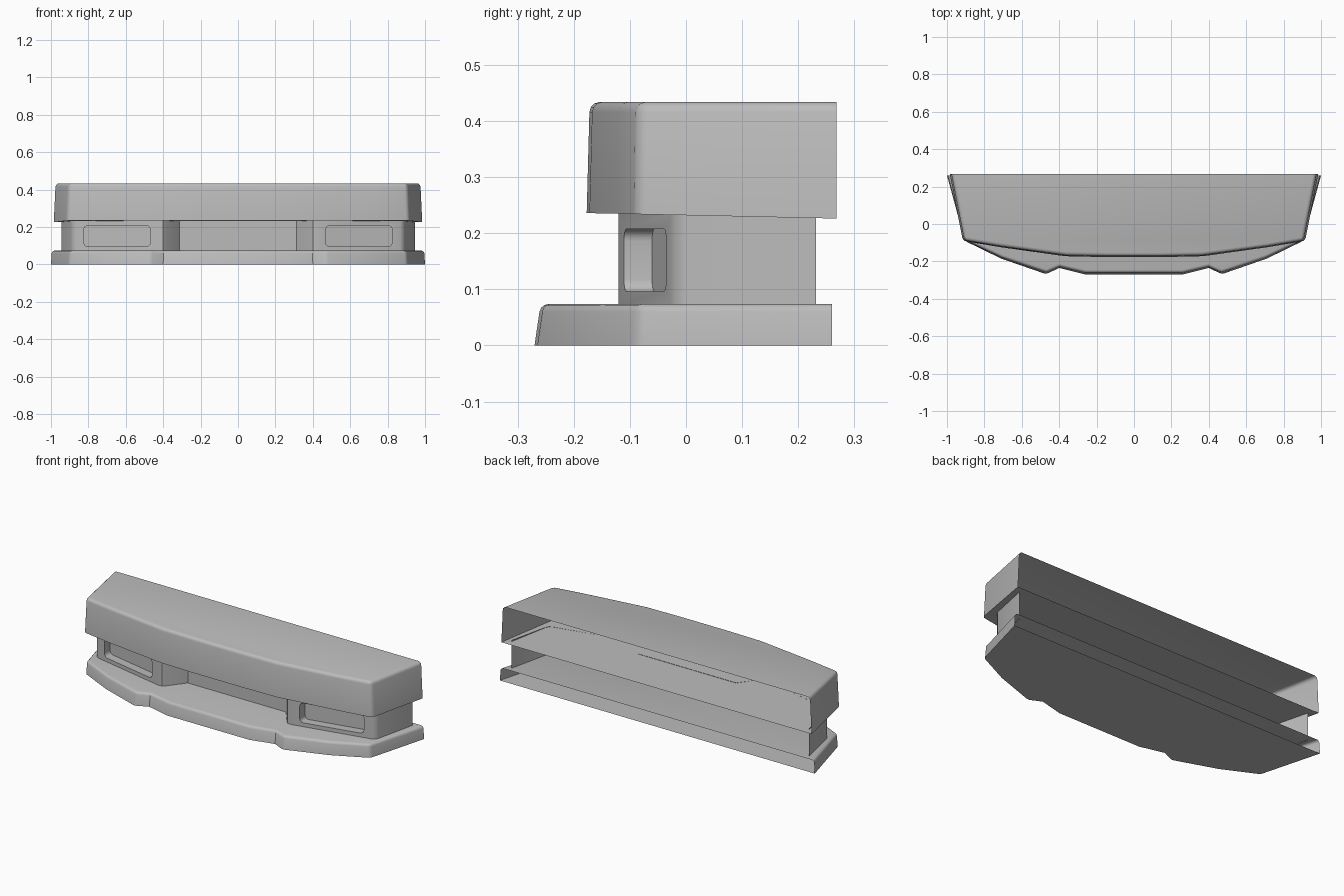
import bpy, bmesh, math
from mathutils import Vector

if "Cube" in bpy.data.objects:
    bpy.data.objects.remove(bpy.data.objects["Cube"])

grey = bpy.data.materials.new("plain_grey")
grey.use_nodes = True
colour = (0.5, 0.5, 0.5, 1)
grey.diffuse_color = colour
grey.node_tree.nodes["Principled BSDF"].inputs["Base Color"].default_value = colour


def finish(bm, name, flip_test=None):
    mesh = bpy.data.meshes.new(name)
    bm.to_mesh(mesh)
    bm.free()
    mesh.materials.append(grey)
    obj = bpy.data.objects.new(name, mesh)
    bpy.context.collection.objects.link(obj)
    bpy.ops.object.select_all(action="DESELECT")
    obj.select_set(True)
    bpy.context.view_layer.objects.active = obj
    bpy.ops.object.shade_smooth_by_angle(angle=math.radians(35))
    return obj


def mirrored(half):
    """Full outline from the left-hand half, running back to front to back."""
    return half + [(-x, y) for x, y in reversed(half)]


def shell(name, half, z0, z1, taper, lean, droop, bevel):
    """Tapered box on an outline, rounded on its outer edges and open at the back."""
    bm = bmesh.new()
    outline = mirrored(half)
    low = [bm.verts.new((x, y, z0 - droop * (y - half[-1][1]))) for x, y in outline]
    high = [bm.verts.new((x * taper, y * lean if y < 0 else y, z1)) for x, y in outline]
    bm.faces.new(low)
    bm.faces.new(high)
    n = len(low)
    for i in range(n):
        j = (i + 1) % n
        bm.faces.new((low[i], low[j], high[j], high[i]))
    bmesh.ops.recalc_face_normals(bm, faces=bm.faces)
    back = half[0][1]

    def at_back(e):
        return all(v.co.y > back - 0.001 for v in e.verts)

    corners = set(v for i, v in enumerate(low) if half_corner(outline, i))
    edges = [e for e in bm.edges if not at_back(e) and (
        all(v in high for v in e.verts)
        or (e.verts[0] in corners and e.verts[1] in high)
        or (e.verts[1] in corners and e.verts[0] in high))]
    bmesh.ops.bevel(bm, geom=edges, offset=bevel, segments=3, profile=0.5,
                    affect="EDGES", clamp_overlap=True)
    rear = [f for f in bm.faces if all(v.co.y > back - 0.001 for v in f.verts)]
    bmesh.ops.delete(bm, geom=rear, context="FACES_ONLY")
    return finish(bm, name)


def half_corner(outline, i):
    """True where the outline turns sharply, leaving out its back ends."""
    if i in (0, len(outline) - 1):
        return False
    a, b, c = (Vector(outline[k]) for k in (i - 1, i, i + 1))
    return (b - a).angle(c - b) > math.radians(40)


def lamp_pocket(bm, a, b, c, d, depth):
    """Wall panel a-b-c-d (a, b at the bottom) with a rounded recess in it."""
    quad = [Vector(p) for p in (a, b, c, d)]
    along = (quad[1] - quad[0]).normalized()
    up = Vector((0, 0, 1))
    push = Vector((0, depth, 0))
    mx, mz, r, steps = 0.045, 0.026, 0.022, 5
    signs = [(1, 1), (-1, 1), (-1, -1), (1, -1)]
    outer = [bm.verts.new(p) for p in quad]
    rim, floor = [], []
    for k, (p, (sx, sz)) in enumerate(zip(quad, signs)):
        centre = p + along * sx * (mx + r) + up * sz * (mz + r)
        arc = []
        for s in range(steps + 1):
            t = math.pi + (k + s / steps) * math.pi / 2
            arc.append(centre + r * (along * math.cos(t) + up * math.sin(t)))
        rim.append([bm.verts.new(q) for q in arc])
        floor.append([bm.verts.new(q + push) for q in arc])
    for k in range(4):
        n = (k + 1) % 4
        for s in range(steps):
            bm.faces.new((outer[k], rim[k][s + 1], rim[k][s]))
        bm.faces.new((outer[k], outer[n], rim[n][0], rim[k][-1]))
    ring, base = sum(rim, []), sum(floor, [])
    for i in range(len(ring)):
        j = (i + 1) % len(ring)
        bm.faces.new((ring[i], ring[j], base[j], base[i]))
    bm.faces.new(base)


# Upper beam
shell("upper_beam", [(0.985, 0.268), (0.915, -0.09), (0.72, -0.123), (0.37, -0.172), (0.15, -0.177)],
      0.236, 0.434, 0.99, 0.97, 0.022, 0.018)

# Lower lip with two small notches along its front
shell("lower_lip", [(1.0, 0.26), (0.905, -0.09), (0.71, -0.185), (0.47, -0.268),
                    (0.4, -0.235), (0.26, -0.27)],
      0.0, 0.074, 0.995, 0.96, 0.0, 0.014)

# Middle grille wall: sides, rounded corners, lamp panels and a recessed centre
bm = bmesh.new()
z0, z1 = 0.07, 0.234
wall = mirrored([(0.945, 0.232), (0.893, 0.0), (0.884, -0.016), (0.868, -0.026),
                 (0.425, -0.12), (0.4, -0.12), (0.39, -0.112), (0.312, -0.01)])
for i in range(len(wall) - 1):
    p, q = wall[i], wall[i + 1]
    corners = ((*q, z0), (*p, z0), (*p, z1), (*q, z1))
    if abs(p[0] - q[0]) > 0.4 and p[0] * q[0] > 0:
        lamp_pocket(bm, *corners, 0.05)
    else:
        bm.faces.new([bm.verts.new(c) for c in corners])
bmesh.ops.remove_doubles(bm, verts=bm.verts, dist=0.0005)
finish(bm, "middle_wall")
